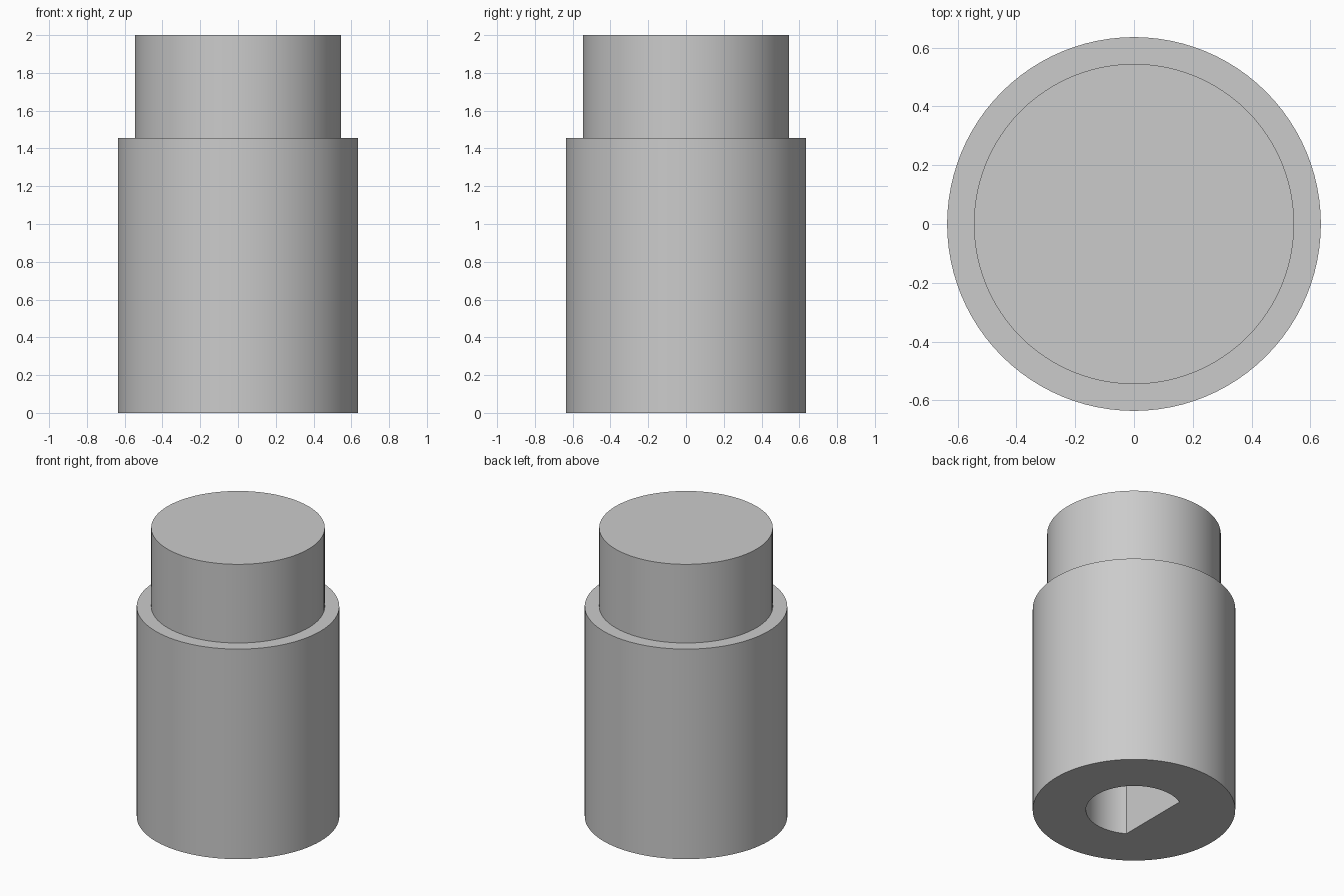
import bpy
import bmesh
import math

BODY_RADIUS, TOP_RADIUS = 0.636, 0.545
STEP_Z, HEIGHT = 1.455, 2.0
BORE_RADIUS, BORE_FLAT, BORE_DEPTH = 0.302, 0.155, 1.09
SIDES = 96

default_cube = bpy.data.objects.get("Cube")
if default_cube:
    bpy.data.objects.remove(default_cube, do_unlink=True)

grey = bpy.data.materials.new("plain grey")
grey.use_nodes = True
colour = (0.6, 0.6, 0.6, 1)
grey.diffuse_color = colour
grey.node_tree.nodes["Principled BSDF"].inputs["Base Color"].default_value = colour


def arc(radius, start, end, count):
    """Evenly spaced points on an arc, including both ends."""
    angles = [start + (end - start) * i / (count - 1) for i in range(count)]
    return [(radius * math.cos(a), radius * math.sin(a)) for a in angles]


def circle(radius):
    return arc(radius, 0, math.tau, SIDES + 1)[:-1]


def loft(name, sections):
    """Closed solid through (outline, height) sections."""
    bm = bmesh.new()
    rings = [[bm.verts.new((x, y, z)) for x, y in outline] for outline, z in sections]
    for low, high in zip(rings, rings[1:]):
        for i in range(len(low)):
            j = (i + 1) % len(low)
            bm.faces.new((low[i], low[j], high[j], high[i]))
    bm.faces.new(rings[0][::-1])
    bm.faces.new(rings[-1])
    bmesh.ops.recalc_face_normals(bm, faces=bm.faces)
    mesh = bpy.data.meshes.new(name)
    bm.to_mesh(mesh)
    bm.free()
    mesh.materials.append(grey)
    obj = bpy.data.objects.new(name, mesh)
    bpy.context.scene.collection.objects.link(obj)
    return obj


# Stepped knob: wide grip below, narrower cap above
knob = loft("stepped_knob", [
    (circle(BODY_RADIUS), 0),
    (circle(BODY_RADIUS), STEP_Z),
    (circle(TOP_RADIUS), STEP_Z),
    (circle(TOP_RADIUS), HEIGHT),
])

# D-shaped blind shaft hole in the underside, flat on the -x side
corner = math.acos(-BORE_FLAT / BORE_RADIUS)
d_outline = arc(BORE_RADIUS, -corner, corner, SIDES // 2 + 1)
cutter = loft("shaft_hole_cutter", [(d_outline, -0.1), (d_outline, BORE_DEPTH)])
cutter.hide_render = True

cut = knob.modifiers.new("shaft_hole", "BOOLEAN")
cut.operation = "DIFFERENCE"
cut.solver = "EXACT"
cut.object = cutter
bpy.ops.object.select_all(action="DESELECT")
bpy.context.view_layer.objects.active = knob
knob.select_set(True)
bpy.ops.object.modifier_apply(modifier=cut.name)
bpy.data.objects.remove(cutter, do_unlink=True)

# Smooth walls, crisp rims
bpy.ops.object.shade_smooth_by_angle(angle=math.radians(30))
